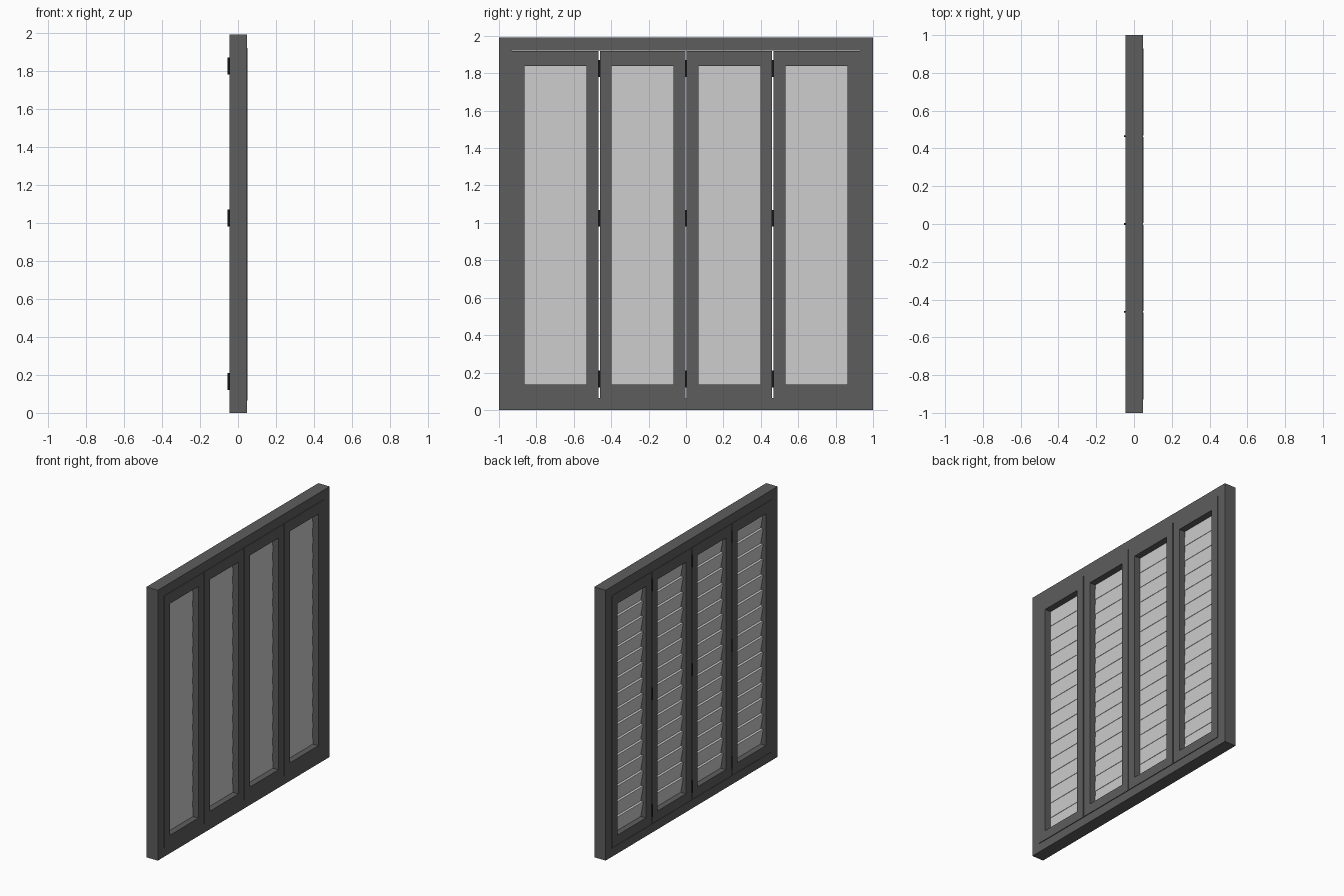
import bpy, bmesh, math

if "Cube" in bpy.data.objects:
    bpy.data.objects.remove(bpy.data.objects["Cube"])


def material(name, v):
    m = bpy.data.materials.new(name)
    m.diffuse_color = (v, v, v, 1)
    m.use_nodes = True
    m.node_tree.nodes["Principled BSDF"].inputs["Base Color"].default_value = m.diffuse_color
    return m


DARK = material("dark_paint", 0.11)
BLACK = material("black_metal", 0.02)


def add_object(name, bm, mat=None):
    bmesh.ops.recalc_face_normals(bm, faces=bm.faces)
    me = bpy.data.meshes.new(name)
    bm.to_mesh(me)
    bm.free()
    ob = bpy.data.objects.new(name, me)
    bpy.context.collection.objects.link(ob)
    if mat:
        me.materials.append(mat)
    return ob


def prism(bm, outline, y0, y1):
    """Extrude an (x, z) outline along y."""
    face = bm.faces.new([bm.verts.new((x, y0, z)) for x, z in outline])
    new = bmesh.ops.extrude_face_region(bm, geom=[face])["geom"]
    verts = [g for g in new if isinstance(g, bmesh.types.BMVert)]
    bmesh.ops.translate(bm, verts=verts, vec=(0, y1 - y0, 0))


def ring(name, outer, inner, x0, x1, mat):
    """Rectangular frame: outer and inner are (y0, y1, z0, z1)."""
    bm = bmesh.new()
    loops = []
    for x in (x0, x1):
        for y0, y1, z0, z1 in (outer, inner):
            pts = ((y0, z0), (y1, z0), (y1, z1), (y0, z1))
            loops.append([bm.verts.new((x, y, z)) for y, z in pts])
    a, b, c, d = loops
    for p, q in ((a, b), (b, d), (d, c), (c, a)):
        for i in range(4):
            j = (i + 1) % 4
            bm.faces.new((p[i], p[j], q[j], q[i]))
    return add_object(name, bm, mat)


BACK, FRONT = -0.046, 0.05
Z0, Z1 = 0.065, 1.92          # leaf bottom and top
O0, O1 = 0.135, 1.84          # opening bottom and top
LEAF_W = 0.465
GAP = 0.004
COURSES = 15

# Fixed outer frame
ring("outer_frame", (-1, 1, 0, 1.99), (-0.93, 0.93, Z0 - 0.002, Z1 + 0.002),
     BACK, FRONT - 0.003, DARK)

for n in range(4):
    ya = -0.93 + n * LEAF_W
    yb = ya + LEAF_W
    la = ya + (GAP if n else 0.001)
    lb = yb - (GAP if n < 3 else 0.001)
    oa, ob = ya + 0.066, yb - 0.066

    # Leaf frame
    ring(f"leaf_frame_{n + 1}", (la, lb, Z0, Z1), (oa, ob, O0, O1), BACK, FRONT, DARK)

    # Overlapping slats, with a ledge along the top at the rear
    bm = bmesh.new()
    step = (O1 - O0) / COURSES
    for i in range(COURSES):
        z = O0 + i * step
        prism(bm, [(0.005, z), (0.002, z + step), (-0.022, z + step),
                   (-0.022, z + step - 0.012), (-0.003, z)], oa, ob)
    add_object(f"slats_{n + 1}", bm)

# Hinges at the back of each joint: knuckle plus thin leaves
for k, y in enumerate((-LEAF_W, 0, LEAF_W)):
    for j, z in enumerate((0.165, 1.025, 1.825)):
        bpy.ops.mesh.primitive_cylinder_add(vertices=12, radius=0.005, depth=0.09,
                                            location=(BACK - 0.003, y, z))
        knuckle = bpy.context.object
        knuckle.name = f"hinge_knuckle_{k + 1}_{j + 1}"
        knuckle.data.materials.append(BLACK)
        bpy.ops.object.shade_smooth_by_angle()
        for s in (-1, 1):
            bm = bmesh.new()
            y0, y1 = sorted((y + s * 0.002, y + s * 0.0038))
            prism(bm, [(BACK, z - 0.045), (-0.015, z - 0.045),
                       (-0.015, z + 0.045), (BACK, z + 0.045)], y0, y1)
            add_object(f"hinge_plate_{k + 1}_{j + 1}_{'a' if s < 0 else 'b'}", bm, BLACK)
